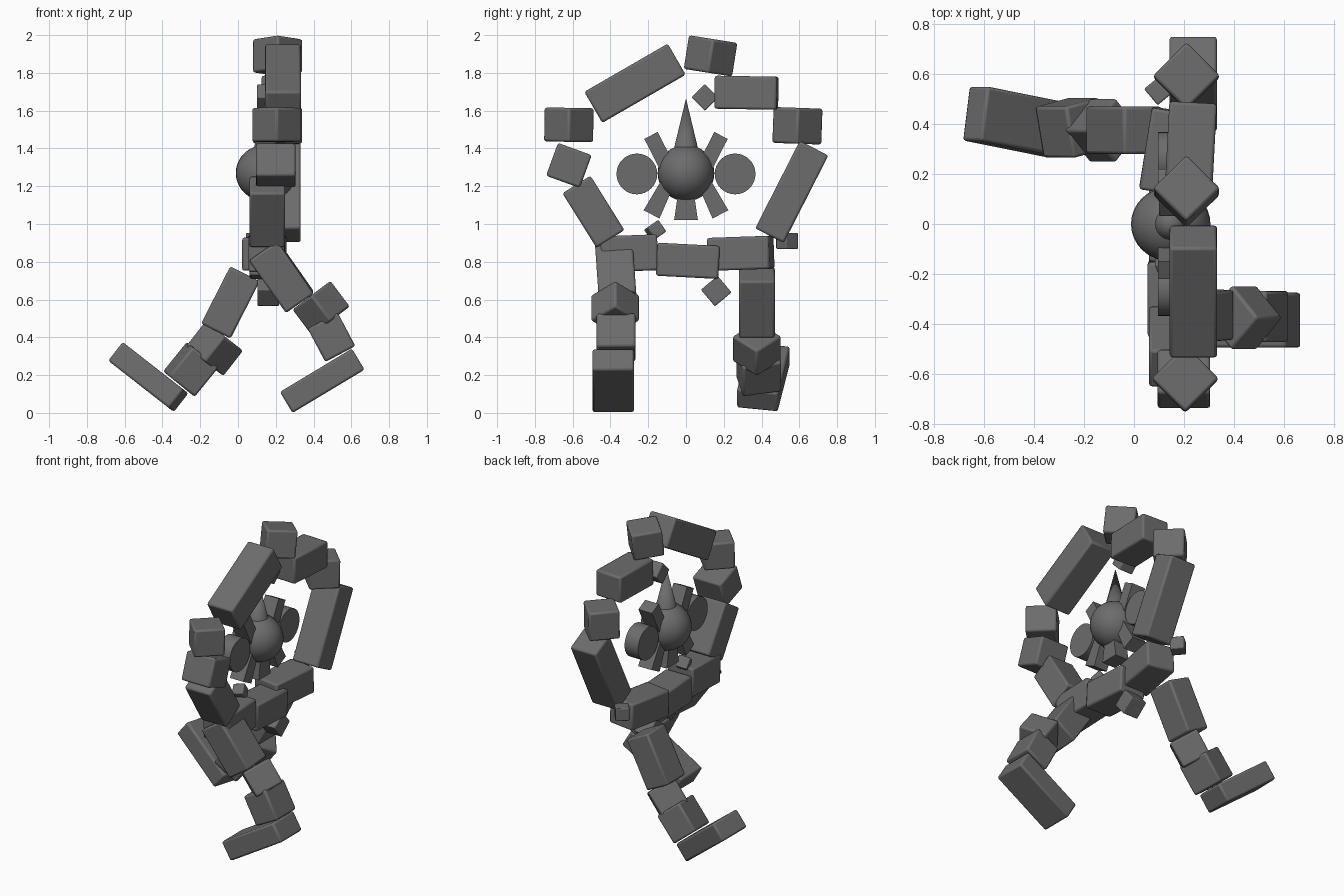
import bpy, math
from math import radians

cube = bpy.data.objects.get("Cube")
if cube:
    bpy.data.objects.remove(cube, do_unlink=True)

stone = bpy.data.materials.new("dark_grey_stone")
stone.use_nodes = True
GREY = (0.15, 0.15, 0.15, 1.0)
stone.diffuse_color = GREY
for node in stone.node_tree.nodes:
    if node.type == 'BSDF_PRINCIPLED':
        node.inputs["Base Color"].default_value = GREY


def finish(name, rot=(0, 0, 0)):
    """Name, turn, colour and smooth the active object; twist about z comes first."""
    ob = bpy.context.object
    ob.name = name
    ob.rotation_mode = 'ZYX'
    ob.rotation_euler = [radians(a) for a in rot]
    ob.data.materials.append(stone)
    bpy.ops.object.shade_smooth_by_angle(angle=radians(35))
    return ob


def block(name, loc, size, rot=(0, 0, 0), taper=1.0, soft=0.012):
    """Stone block with worn edges; taper scales the width of its lower end."""
    bpy.ops.mesh.primitive_cube_add(size=1, location=loc)
    for v in bpy.context.object.data.vertices:
        if v.co.z < 0:
            v.co.y *= taper
        v.co = [c * s for c, s in zip(v.co, size)]
    ob = finish(name, rot)
    if soft:
        bev = ob.modifiers.new("worn_edges", 'BEVEL')
        bev.width = soft
        bev.segments = 2
    return ob


W = 0.19  # common stone thickness

# Ring of stones: top, right shoulder and arm
block("head_stone", (.21, .13, 1.89), (W, W, .18), (-9, 0, 45))
block("rear_shoulder", (.228, .32, 1.695), (W, .33, .175), (-1, 0, -3))
block("rear_elbow", (.21, .59, 1.52), (W, W, W), (-2, 0, 45))
block("rear_forearm", (.237, .56, 1.17), (W, .17, .52), (-27, 0, 0))

# Ring of stones: left shoulder and arm
block("front_shoulder", (.238, -.27, 1.745), (W, .51, W), (30, 0, 0))
block("front_elbow", (.205, -.62, 1.525), (W, W, .18), (-1, 0, 45))
block("front_wrist", (.2, -.62, 1.31), (.21, .19, .185), (-20, 0, 0))
block("front_forearm", (.155, -.49, 1.065), (W, .175, .34), (32, 0, 0))

# Pelvis
block("front_hip", (.15, -.3, .845), (W, .3, W), (2, 0, 0))
block("middle_hip", (.155, .01, .805), (W, .33, .175), (-3, 0, 0))
block("rear_hip", (.14, .29, .845), (W, .33, .175), (2, 0, -9))

# Striding legs
block("front_thigh", (.23, -.37, .725), (.18, .2, .34), (4, -35, 0))
block("front_knee", (.44, -.375, .555), (.185, .185, .17), (0, -37, 45))
block("front_shin", (.495, -.37, .4), (.18, .205, .2), (0, -28, 0))
block("front_foot", (.446, -.385, .17), (.445, .22, .13), (0, -31, 0))
block("rear_thigh", (-.04, .375, .585), (.175, W, .34), (0, 27, 0))
block("rear_knee", (-.125, .375, .34), (.185, .185, .17), (0, 38, 45))
block("rear_shin", (-.25, .385, .23), (.18, .21, .2), (0, 39, 12))
block("rear_foot", (-.475, .41, .19), (.415, .22, .125), (0, 38, -9))

# Loose floating pebbles
for name, loc, s, rot in [
        ("upper_pebble", (.15, .1, 1.67), .1, (45, 0, 0)),
        ("rear_pebble", (.1, .535, .91), .085, (0, 0, 40)),
        ("hip_pebble", (.13, -.163, .965), .075, (35, 0, 20)),
        ("lower_pebble", (.16, .16, .645), .115, (40, 0, 0))]:
    block(name, loc, (s, s, s), rot, soft=.006)

# Core: ball, spike, side discs and rays
CX, CZ = .147, 1.27
bpy.ops.mesh.primitive_uv_sphere_add(segments=32, ring_count=16, radius=.15,
                                     location=(CX, 0, CZ))
bpy.context.object.scale.x = 1.06
finish("core_ball")
bpy.ops.mesh.primitive_cone_add(vertices=32, radius1=.072, depth=.3,
                                location=(CX, 0, 1.515))
finish("core_spike")
block("bottom_ray", (CX, 0, 1.115), (.1, .07, .19), taper=1.8, soft=0)
for side, word in ((-1, "front"), (1, "rear")):
    bpy.ops.mesh.primitive_cylinder_add(vertices=32, radius=.108, depth=.1,
                                        location=(CX, side * .26, CZ - .005))
    finish(word + "_disc", (0, 90, 0))
    block(word + "_upper_ray", (CX, side * .14, CZ + .11), (.1, .08, .2),
          (-side * 27, 0, 0), soft=0)
    block(word + "_lower_ray", (CX, side * .137, CZ - .13), (.1, .07, .2),
          (side * 27, 0, 0), taper=1.35, soft=0)
